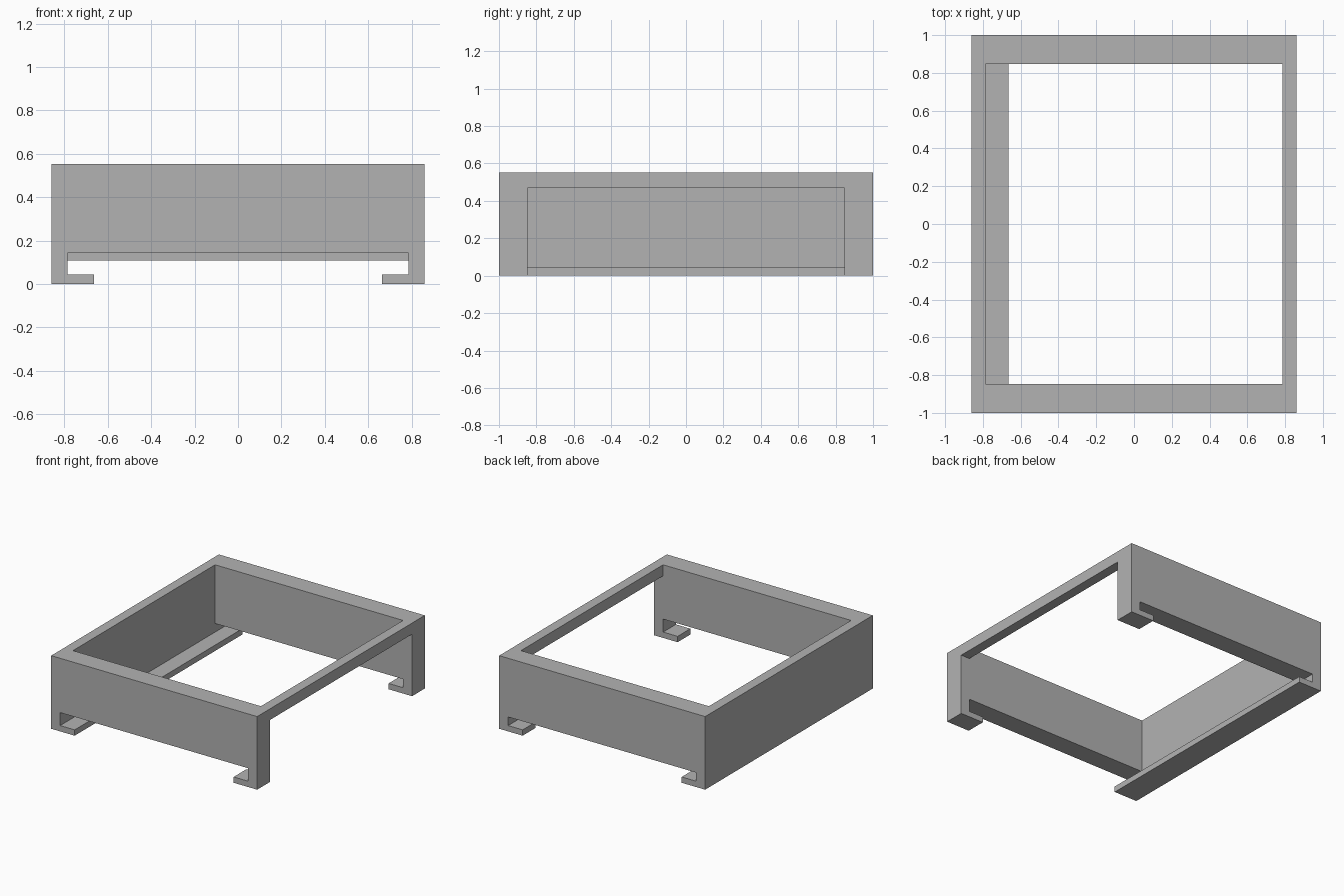
import bpy

if "Cube" in bpy.data.objects:
    bpy.data.objects.remove(bpy.data.objects["Cube"])

# Key dimensions
HX, HY, H = 0.86, 1.0, 0.552      # outer half width, half length, height
IX, IY = 0.785, 0.848             # inner half width, half length
LIP_X, LIP_Z = 0.664, 0.044       # inner edge and thickness of the bottom lips

grey = bpy.data.materials.new("mid grey")
grey.diffuse_color = (0.448, 0.448, 0.448, 1)
grey.use_nodes = True
grey.node_tree.nodes["Principled BSDF"].inputs["Base Color"].default_value = grey.diffuse_color


def box(name, x, y, z):
    """Box from (min, max) ranges on each axis."""
    verts = [(a, b, c) for a in x for b in y for c in z]
    faces = [(0, 1, 3, 2), (4, 6, 7, 5), (0, 4, 5, 1),
             (2, 3, 7, 6), (0, 2, 6, 4), (1, 5, 7, 3)]
    mesh = bpy.data.meshes.new(name)
    mesh.from_pydata(verts, [], faces)
    mesh.materials.append(grey)
    obj = bpy.data.objects.new(name, mesh)
    bpy.context.collection.objects.link(obj)
    return obj


# Solid body, carved into an open frame with hooked lower edges
frame = box("frame", (-HX, HX), (-HY, HY), (0, H))

cutters = [
    # open middle, above the lips
    box("well_cutter", (-IX, IX), (-IY, IY), (LIP_Z, H + 0.2)),
    # gap between the left and right lips
    box("lip_gap_cutter", (-LIP_X, LIP_X), (-HY - 0.2, HY + 0.2), (-0.2, 0.09)),
    # slots under the front and back walls
    box("front_slot_cutter", (-IX, IX), (-HY - 0.2, -0.5), (LIP_Z, 0.142)),
    box("back_slot_cutter", (-IX, IX), (0.5, HY + 0.2), (LIP_Z, 0.109)),
    # large opening in the right side
    box("side_opening_cutter", (0.4, HX + 0.2), (-IY, IY), (-0.2, 0.468)),
]

for cutter in cutters:
    mod = frame.modifiers.new(cutter.name, 'BOOLEAN')
    mod.operation = 'DIFFERENCE'
    mod.solver = 'EXACT'
    mod.object = cutter
    cutter.hide_render = True
    cutter.hide_set(True)
